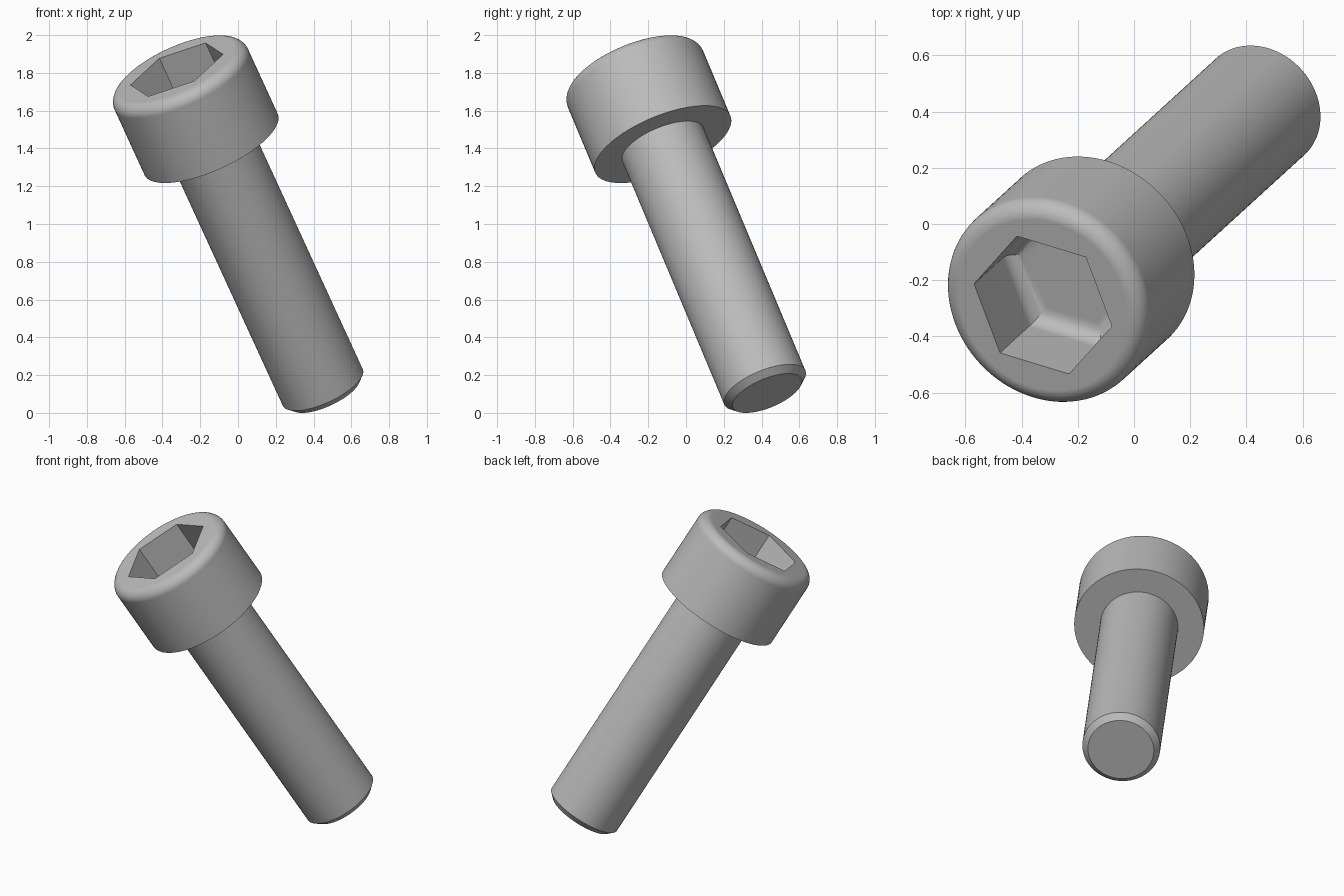
import bpy, bmesh, math
from mathutils import Matrix, Vector

cube = bpy.data.objects.get("Cube")
if cube:
    bpy.data.objects.remove(cube, do_unlink=True)

U = 0.0776          # one millimetre of the screw in scene units
SIDES = 96
STEPS = 8           # segments in each rounded corner

# Frame of the screw: origin at the tip, z along the shaft, x to a socket corner
axis = Vector((-0.39, -0.356, 0.849)).normalized()
corner = Vector((0.1525, 0.17, 0.141))
corner = (corner - axis * corner.dot(axis)).normalized()
frame = Matrix((corner, axis.cross(corner), axis)).transposed().to_4x4()
frame = Matrix.Translation((0.463, 0.430, 0.104)) @ frame @ Matrix.Scale(U, 4)

steel = bpy.data.materials.new("grey_steel")
steel.use_nodes = True
colour = (0.5, 0.5, 0.5, 1)
steel.diffuse_color = colour
steel.node_tree.nodes["Principled BSDF"].inputs["Base Color"].default_value = colour


def ring(bm, radius, z, sides):
    return [bm.verts.new((radius * math.cos(math.tau * i / sides),
                          radius * math.sin(math.tau * i / sides), z))
            for i in range(sides)]


def stack(bm, profile, sides):
    """Rings of the given (radius, height) pairs, joined by quads."""
    rings = [ring(bm, r, z, sides) for r, z in profile]
    for a, b in zip(rings, rings[1:]):
        for i in range(sides):
            j = (i + 1) % sides
            bm.faces.new((a[i], a[j], b[j], b[i]))
    return rings


def finish(bm, name):
    bmesh.ops.recalc_face_normals(bm, faces=bm.faces)
    mesh = bpy.data.meshes.new(name)
    bm.to_mesh(mesh)
    bm.free()
    mesh.transform(frame)
    mesh.materials.append(steel)
    obj = bpy.data.objects.new(name, mesh)
    bpy.context.collection.objects.link(obj)
    bpy.ops.object.select_all(action="DESELECT")
    obj.select_set(True)
    bpy.context.view_layer.objects.active = obj
    bpy.ops.object.shade_smooth_by_angle(angle=math.radians(25))
    mod = obj.modifiers.new("even_shading", "WEIGHTED_NORMAL")
    mod.keep_sharp = True


# Shank with a chamfered tip
LENGTH, SHANK_R, CHAMFER = 20, 3, 0.46
bm = bmesh.new()
rings = stack(bm, [(SHANK_R - CHAMFER, 0), (SHANK_R, CHAMFER),
                   (SHANK_R, LENGTH + 0.3)], SIDES)
bm.faces.new(rings[0])
bm.faces.new(rings[-1])
finish(bm, "shank")

# Head: cylinder with a rounded top rim
HEAD_R, TOP, RIM = 5, LENGTH + 6, 0.8
arc = [math.pi / 2 * i / STEPS for i in range(STEPS + 1)]
bm = bmesh.new()
rim = [(HEAD_R - RIM + RIM * math.cos(t), TOP - RIM + RIM * math.sin(t)) for t in arc]
outer = stack(bm, [(HEAD_R, LENGTH)] + rim, SIDES)
bm.faces.new(outer[0])

# Hexagonal socket with a rounded floor edge
HEX_R, FLOOR, FILLET = 6 / math.sqrt(3), TOP - 4.2, 0.8
slope = 2 / math.sqrt(3)
floor_edge = [(HEX_R - slope * FILLET * (1 - math.cos(t)),
               FLOOR + FILLET * (1 - math.sin(t))) for t in arc]
socket = stack(bm, [(HEX_R, TOP)] + floor_edge, 6)
bm.faces.new(socket[-1])

# Flat top between the rim and the socket
span = SIDES // 6
for k in range(6):
    edge = [outer[-1][(k * span + i) % SIDES] for i in range(span + 1)]
    bm.faces.new(edge + [socket[0][(k + 1) % 6], socket[0][k]])
finish(bm, "head")
